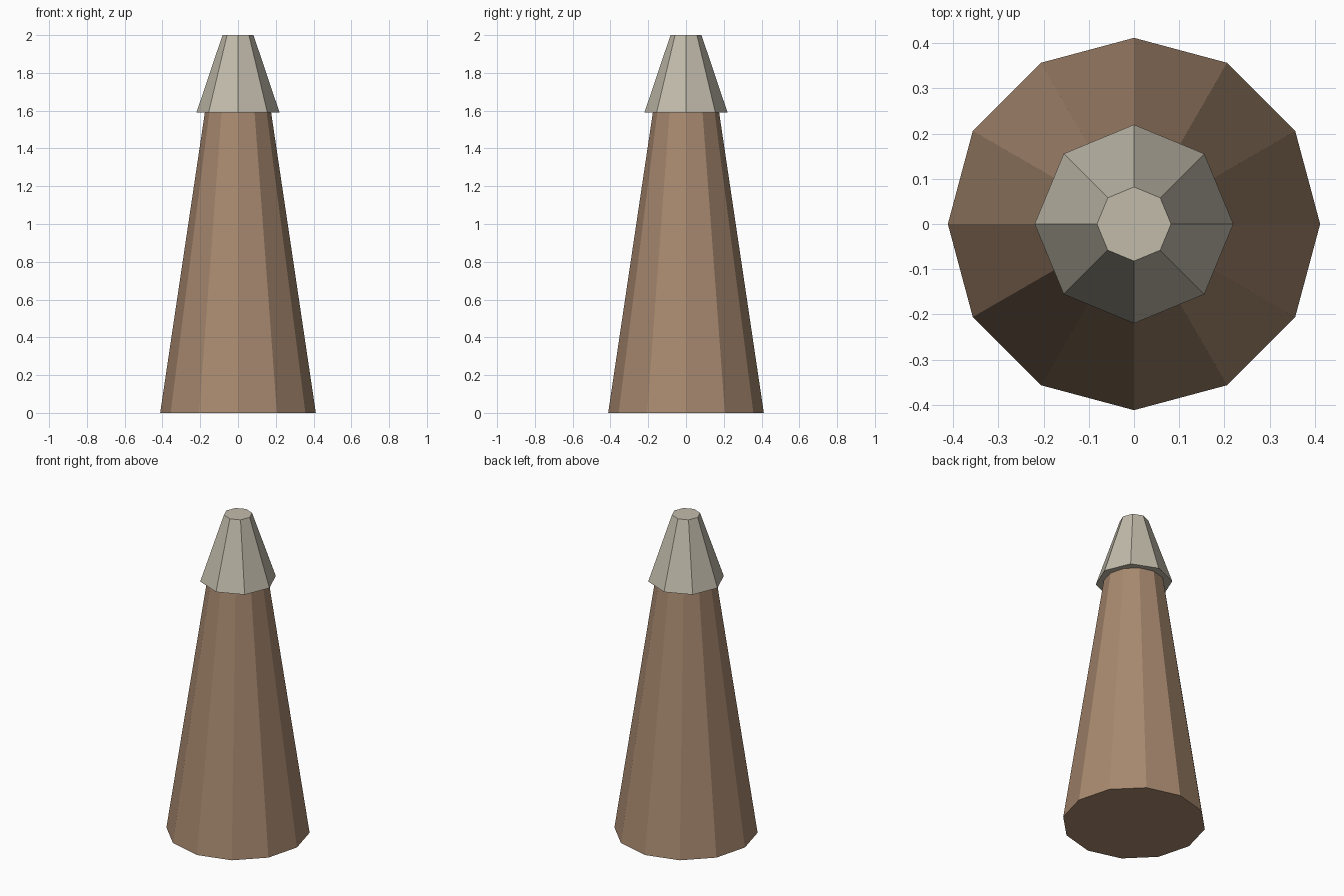
import bpy

cube = bpy.data.objects.get("Cube")
if cube:
    bpy.data.objects.remove(cube, do_unlink=True)


def make_material(name, colour):
    mat = bpy.data.materials.new(name)
    mat.use_nodes = True
    mat.diffuse_color = colour
    bsdf = next(n for n in mat.node_tree.nodes if n.type == "BSDF_PRINCIPLED")
    bsdf.inputs["Base Color"].default_value = colour
    bsdf.inputs["Roughness"].default_value = 0.8
    return mat


def frustum(name, sides, r_bottom, r_top, z_bottom, z_top, mat):
    """Flat-shaded closed frustum standing between two heights."""
    bpy.ops.mesh.primitive_cone_add(
        vertices=sides, radius1=r_bottom, radius2=r_top,
        depth=z_top - z_bottom, location=(0, 0, (z_bottom + z_top) / 2))
    obj = bpy.context.object
    obj.name = name
    obj.data.name = name
    obj.data.materials.append(mat)
    return obj


brown = make_material("brown", (0.39, 0.25, 0.16, 1))
pale_grey = make_material("pale_grey", (0.54, 0.50, 0.41, 1))

# Tall tapered body, its top tucked just inside the cap
frustum("tapered_body", 12, 0.412, 0.174, 0, 1.60, brown)

# Overhanging cap with a flat tip
frustum("cap", 8, 0.22, 0.082, 1.59, 2.0, pale_grey)
